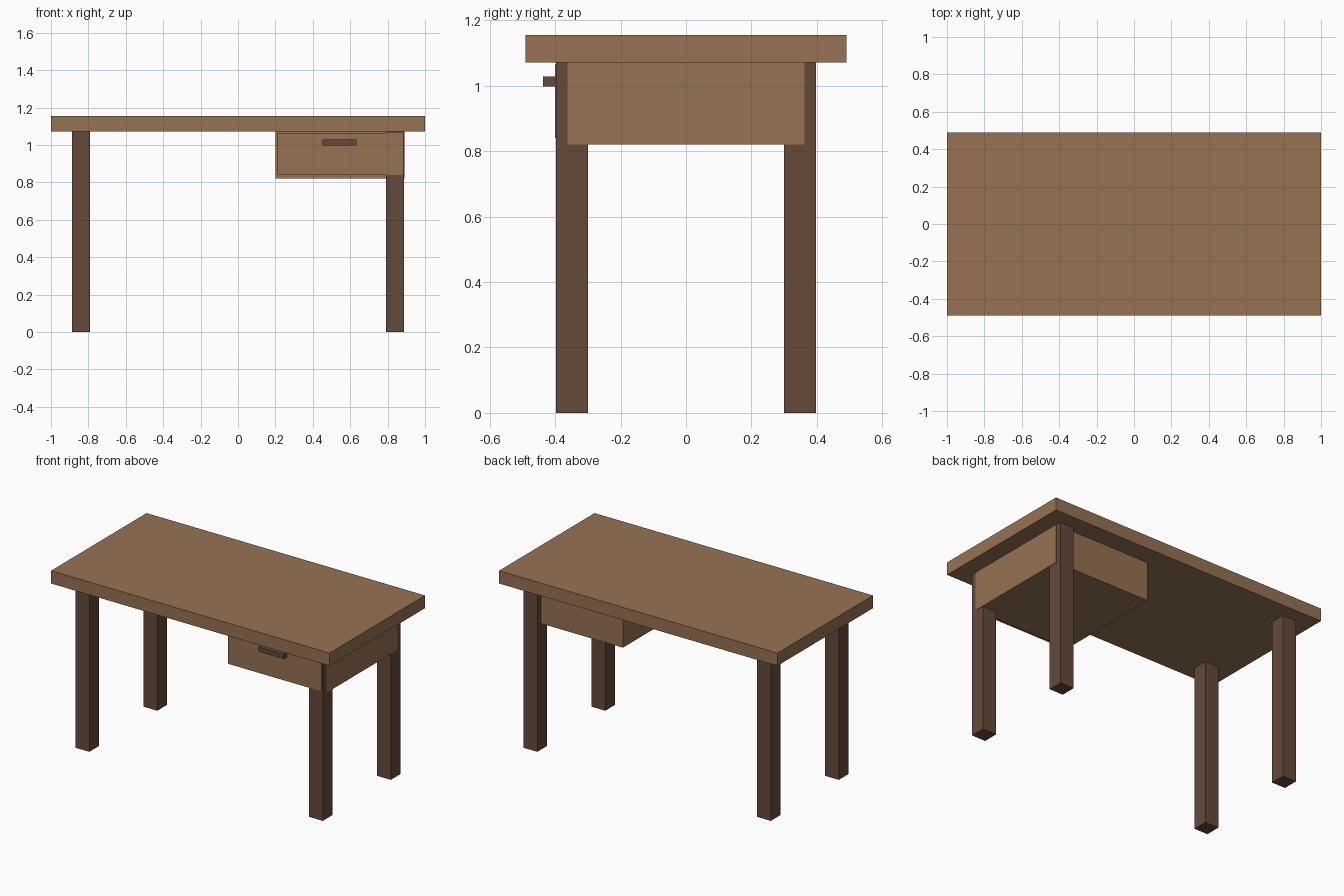
import bpy

cube = bpy.data.objects.get("Cube")
if cube:
    bpy.data.objects.remove(cube, do_unlink=True)


def material(name, colour):
    mat = bpy.data.materials.new(name)
    mat.use_nodes = True
    mat.diffuse_color = colour
    mat.node_tree.nodes["Principled BSDF"].inputs["Base Color"].default_value = colour
    return mat


def box(name, x, y, z, mat):
    """Box spanning the given (low, high) ranges."""
    bpy.ops.mesh.primitive_cube_add(size=1)
    ob = bpy.context.object
    ob.name = name
    spans = (x, y, z)
    ob.location = [(lo + hi) / 2 for lo, hi in spans]
    ob.scale = [hi - lo for lo, hi in spans]
    bpy.ops.object.transform_apply(location=False, rotation=False, scale=True)
    ob.data.materials.append(mat)
    return ob


light_wood = material("light_wood", (0.305, 0.168, 0.085, 1))
dark_wood = material("dark_wood", (0.130, 0.067, 0.042, 1))

# Tabletop
box("tabletop", (-1, 1), (-0.49, 0.49), (1.072, 1.155), light_wood)

# Four square legs
for side, sx in (("left", 1), ("right", -1)):
    for end, sy in (("front", -1), ("back", 1)):
        box(f"{end}_{side}_leg", sorted((0.79 * sx, 0.888 * sx)),
            sorted((0.3 * sy, 0.398 * sy)), (0, 1.072), dark_wood)

# Drawer case, just proud of the legs at the side
box("drawer_case", (0.2, 0.891), (-0.362, 0.362), (0.82, 1.072), light_wood)

# Drawer front and its handle
box("drawer_front", (0.21, 0.882), (-0.401, -0.362), (0.84, 1.065), light_wood)
box("drawer_handle", (0.453, 0.634), (-0.437, -0.401), (0.998, 1.028), dark_wood)
